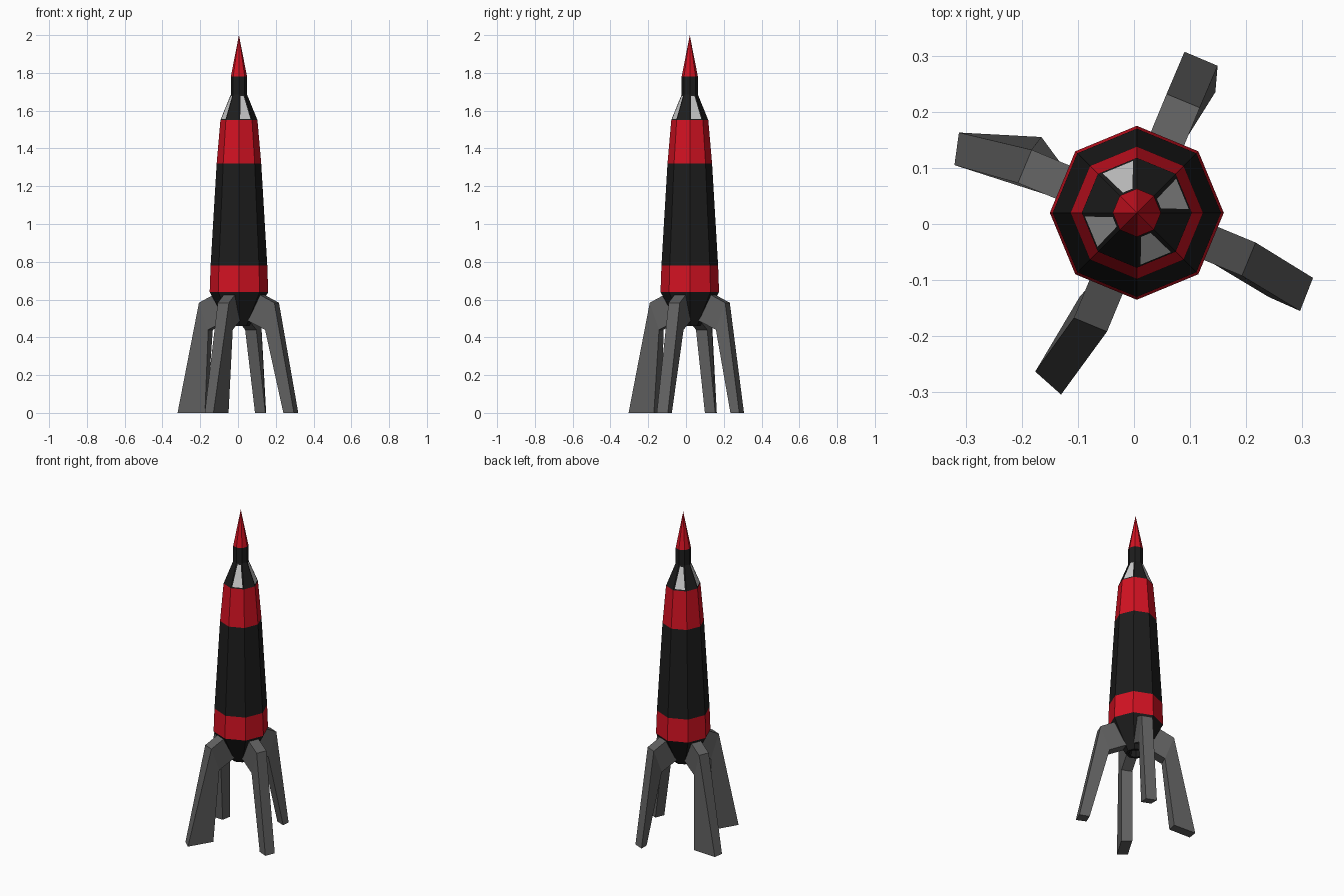
import bpy, bmesh
from math import cos, sin, pi, radians

if "Cube" in bpy.data.objects:
    bpy.data.objects.remove(bpy.data.objects["Cube"])

CX, CY, SIDES = 0.005, 0.02, 8   # body axis and side count


def material(name, r, g, b):
    m = bpy.data.materials.new(name)
    m.diffuse_color = (r, g, b, 1)
    m.use_nodes = True
    m.node_tree.nodes["Principled BSDF"].inputs["Base Color"].default_value = m.diffuse_color
    return m


RED = material("red", 0.65, 0.006, 0.016)
BLACK = material("black", 0.012, 0.012, 0.012)
GREY = material("dark_grey", 0.12, 0.12, 0.12)
GLASS = material("window_grey", 0.6, 0.6, 0.6)


def finish(name, bm, *mats):
    bmesh.ops.recalc_face_normals(bm, faces=bm.faces)
    me = bpy.data.meshes.new(name)
    bm.to_mesh(me)
    bm.free()
    for m in mats:
        me.materials.append(m)
    ob = bpy.data.objects.new(name, me)
    bpy.context.collection.objects.link(ob)
    return ob


def bridge(bm, rings):
    # join successive vertex loops with quads, or a fan if the loop is a point
    for a, b in zip(rings, rings[1:]):
        n = len(a)
        for i in range(n):
            j = (i + 1) % n
            if len(b) == 1:
                bm.faces.new((a[i], a[j], b[0]))
            else:
                bm.faces.new((a[i], a[j], b[j], b[i]))


def lathe(profile):
    # eight-sided body section from (radius, height) points
    bm = bmesh.new()
    rings = []
    for r, z in profile:
        angles = [2 * pi * i / SIDES for i in range(SIDES if r else 1)]
        rings.append([bm.verts.new((CX + r * cos(a), CY + r * sin(a), z)) for a in angles])
    bridge(bm, rings)
    return bm, rings


# Body sections, bottom to top; the engine has a recessed nozzle
bm, rings = lathe([(0.035, 0.50), (0.04, 0.46), (0.056, 0.46), (0.155, 0.64)])
bm.faces.new(rings[0])
finish("engine_cone", bm, BLACK)
finish("lower_band", lathe([(0.155, 0.64), (0.15, 0.78)])[0], RED)
finish("hull", lathe([(0.15, 0.78), (0.118, 1.32)])[0], BLACK)
finish("upper_band", lathe([(0.118, 1.32), (0.098, 1.55)])[0], RED)
finish("neck", lathe([(0.043, 1.685), (0.043, 1.78)])[0], BLACK)
finish("nose_cone", lathe([(0.043, 1.78), (0, 2.0)])[0], RED)

# Cockpit with a window inset in every other face
bm, rings = lathe([(0.098, 1.55), (0.043, 1.685)])
bm.faces.ensure_lookup_table()
panes = [bm.faces[i] for i in range(0, SIDES, 2)]
bmesh.ops.recalc_face_normals(bm, faces=bm.faces)
bmesh.ops.inset_individual(bm, faces=panes, thickness=0.011)
for f in panes:
    f.material_index = 1
finish("cockpit", bm, BLACK, GLASS)

# Landing legs: shared hip and knee, individual foot outlines
HALF = 0.032
HIP = ((0.10, 0.642), (0.06, 0.49))       # (radius, height) outer, inner
KNEE = ((0.216, 0.583), (0.163, 0.44))
FEET = {
    "back_leg": (67.5, [(0.09, 0.307), (0.149, 0.282), (0.145, 0.235), (0.09, 0.257)]),
    "left_leg": (157.5, [(-0.32, 0.105), (-0.312, 0.163), (-0.165, 0.155), (-0.175, 0.10)]),
    "front_leg": (247.5, [(-0.13, -0.304), (-0.176, -0.263), (-0.097, -0.13), (-0.05, -0.17)]),
    "right_leg": (337.5, [(0.319, -0.096), (0.296, -0.155), (0.24, -0.13), (0.262, -0.075)]),
}


def section(outer, inner, a):
    # rectangle across the leg at angle a
    pts = []
    for (r, z), s in ((outer, 1), (outer, -1), (inner, -1), (inner, 1)):
        pts.append((CX + r * cos(a) - s * HALF * sin(a),
                    CY + r * sin(a) + s * HALF * cos(a), z))
    return pts


for name, (deg, foot) in FEET.items():
    a = radians(deg)
    bm = bmesh.new()
    loops = [section(*HIP, a), section(*KNEE, a), [(x, y, 0) for x, y in foot]]
    rings = [[bm.verts.new(p) for p in loop] for loop in loops]
    bridge(bm, rings)
    bm.faces.new(rings[0])
    bm.faces.new(rings[-1])
    finish(name, bm, GREY)
